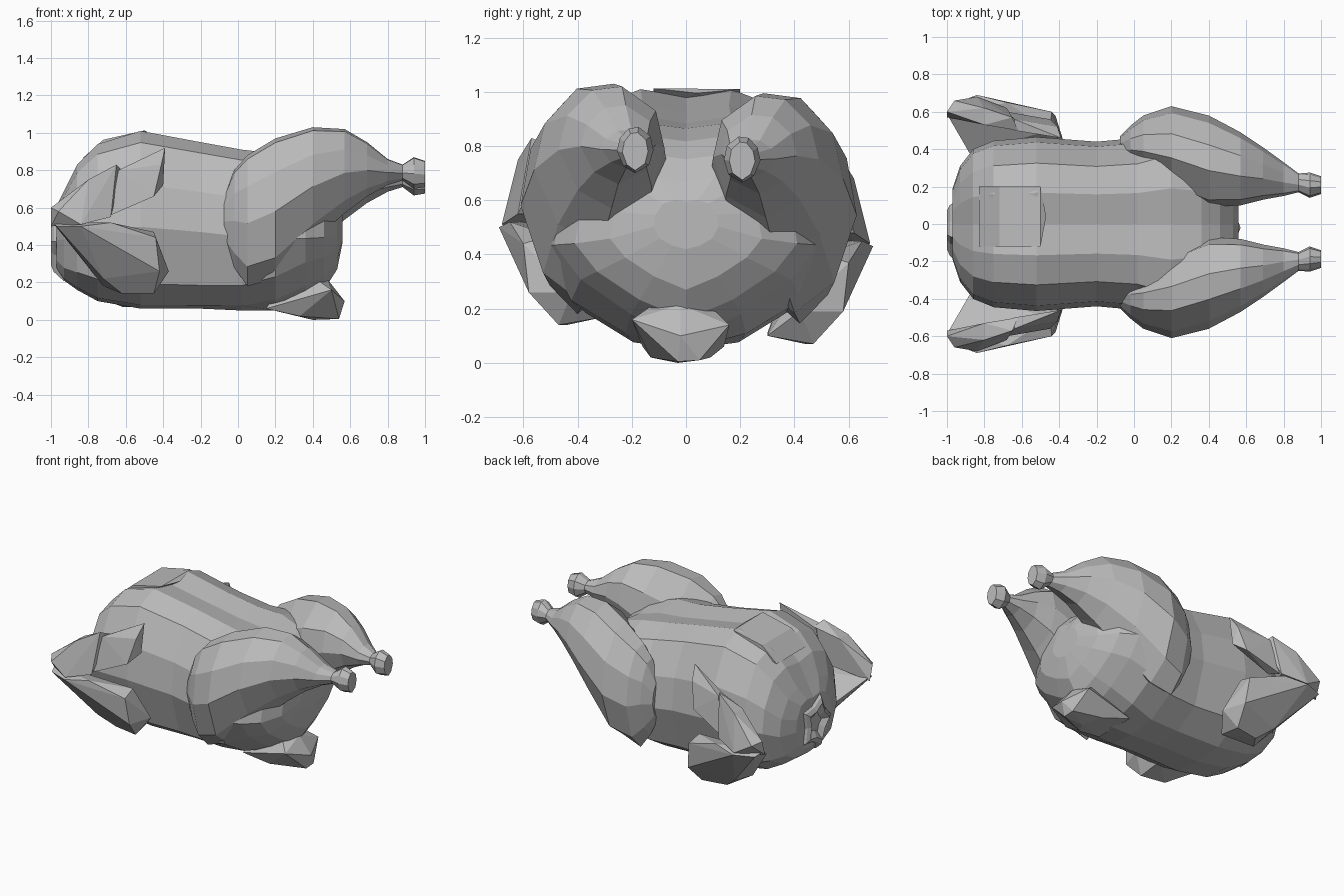
import bpy
import bmesh
import math

cube = bpy.data.objects.get("Cube")
if cube:
    bpy.data.objects.remove(cube)

# One flat skin colour
skin = bpy.data.materials.new("grey_skin")
skin.use_nodes = True
GREY = (0.5, 0.5, 0.5, 1)
skin.diffuse_color = GREY
skin.node_tree.nodes["Principled BSDF"].inputs["Base Color"].default_value = GREY


def finish(name, bm):
    bmesh.ops.recalc_face_normals(bm, faces=bm.faces)
    mesh = bpy.data.meshes.new(name)
    bm.to_mesh(mesh)
    bm.free()
    mesh.materials.append(skin)
    obj = bpy.data.objects.new(name, mesh)
    bpy.context.collection.objects.link(obj)
    return obj


def loft(name, rings):
    """Skin a list of equal rings of points and cap both ends."""
    bm = bmesh.new()
    rows = [[bm.verts.new(p) for p in ring] for ring in rings]
    n = len(rows[0])
    for a, b in zip(rows, rows[1:]):
        for i in range(n):
            j = (i + 1) % n
            bm.faces.new((a[i], a[j], b[j], b[i]))
    bm.faces.new(rows[0])
    bm.faces.new(rows[-1])
    return finish(name, bm)


def hull(name, points, side=1, dz=0):
    """Faceted solid around a few points; side mirrors it across y."""
    bm = bmesh.new()
    for x, y, z in points:
        bm.verts.new((x, y * side, z + dz))
    res = bmesh.ops.convex_hull(bm, input=bm.verts)
    junk = [v for v in res["geom_interior"] if isinstance(v, bmesh.types.BMVert)]
    bmesh.ops.delete(bm, geom=junk, context='VERTS')
    bmesh.ops.dissolve_limit(bm, angle_limit=0.06, verts=bm.verts, edges=bm.edges)
    return finish(name, bm)


def body_section(keel):
    """Cross-section in width and height shares; keel lifts the lower flanks to a V."""
    half = [(0, 0), (.42, .02 + .1 * keel), (.8, .14 + .15 * keel), (1, .46),
            (.94, .7), (.7, .935), (.36, 1), (0, .97)]
    return half + [(-y, z) for y, z in half[-2:0:-1]]


# Body, lofted along x: x, half width, bottom, top, keel
body = [(-.97, .19, .27, .61, 0), (-.93, .31, .21, .69, 0), (-.86, .40, .16, .83, 0),
        (-.75, .445, .10, .94, 0), (-.52, .465, .06, 1.01, 0), (-.2, .44, .06, .95, 0),
        (.02, .46, .05, .91, .1), (.2, .53, .05, .89, .5), (.36, .485, .09, .84, 1),
        (.46, .41, .16, .77, 1), (.53, .28, .27, .68, 1), (.56, .12, .42, .60, .5)]
loft("body", [[(x, y * w, lo + z * (hi - lo)) for y, z in body_section(keel)]
              for x, w, lo, hi, keel in body])

# Tail stub under the rear
hull("tail", [(.15, -.16, .06), (.15, .14, .06), (.33, -.13, .02), (.33, .09, .02),
              (.4, -.03, 0), (.54, -.03, .005), (.54, .05, .01), (.57, -.02, .1),
              (.5, -.2, .16), (.5, .16, .14), (.48, -.02, .215), (.3, 0, .3)])

# Legs: section shares from inner to outer side, then x, inner y, outer y, bottom, top
thigh = [(0, .5), (.08, .8), (.4, 1), (.68, .97), (.92, .76), (1, .48),
         (.82, .15), (.5, 0), (.12, .18)]
leg = [(-.075, .34, .46, .40, .66), (-.02, .3, .515, .28, .80), (.05, .25, .57, .18, .88),
       (.2, .16, .62, .22, .97), (.4, .08, .57, .42, 1.03), (.57, .09, .48, .57, 1.02),
       (.69, .12, .40, .66, .95), (.8, .14, .32, .72, .86), (.88, .16, .26, .745, .83),
       (.94, .13, .265, .70, .87), (1, .15, .245, .71, .85)]
for side, word, dz in ((1, "left", -.035), (-1, "right", 0)):
    rings = [[(x, side * (yi + u * (yo - yi)) + .01, lo + v * (hi - lo) + dz) for u, v in thigh]
             for x, yi, yo, lo, hi in leg]
    loft(word + "_leg", rings)

# Wings: folded lower arm, raised forearm and a flared tip
for side, word, dz in ((1, "left", -.07), (-1, "right", 0)):
    hull(word + "_wing_lower",
         [(-.99, .57, .52), (-.97, .64, .5), (-.84, .69, .5), (-.68, .65, .52),
          (-.44, .60, .44), (-.45, .5, .47), (-.37, .42, .26), (-.45, .47, .14),
          (-.62, .44, .14), (-.72, .5, .22), (-.42, .58, .26), (-.88, .38, .4),
          (-.46, .3, .17), (-.72, .3, .18)], side, dz)
    hull(word + "_wing_upper",
         [(-1, .57, .50), (-1, .6, .6), (-.96, .66, .58), (-.84, .68, .51),
          (-.68, .62, .55), (-.72, .53, .55), (-.8, .62, .75), (-.65, .57, .83),
          (-.62, .50, .80), (-.8, .53, .75)], side, dz)
    hull(word + "_wing_tip",
         [(-.64, .56, .80), (-.64, .50, .79), (-.39, .46, .92), (-.41, .52, .83),
          (-.40, .48, .72), (-.45, .56, .66), (-.68, .6, .56), (-.66, .52, .58)], side, dz)

# Neck opening: puckered skin collar sinking into a hollow
neck = []
for x, r in ((-.93, .17), (-.985, .13), (-1, .10), (-.965, .05)):
    ring = []
    for i in range(10):
        a = math.tau * i / 10
        k = r * (1.15 if i % 2 else .8)
        ring.append((x, k * math.cos(a) - .02, .42 + 1.15 * k * math.sin(a)))
    neck.append(ring)
loft("neck_collar", neck)

# Folded skin flap on the back
hull("back_flap", [(-.83, -.12, .865), (-.83, .2, .865), (-.72, -.12, .963), (-.72, .2, .963),
                   (-.5, -.12, 1.013), (-.5, .2, 1.01), (-.47, .04, .995),
                   (-.6, -.1, .93), (-.6, .18, .93)])
